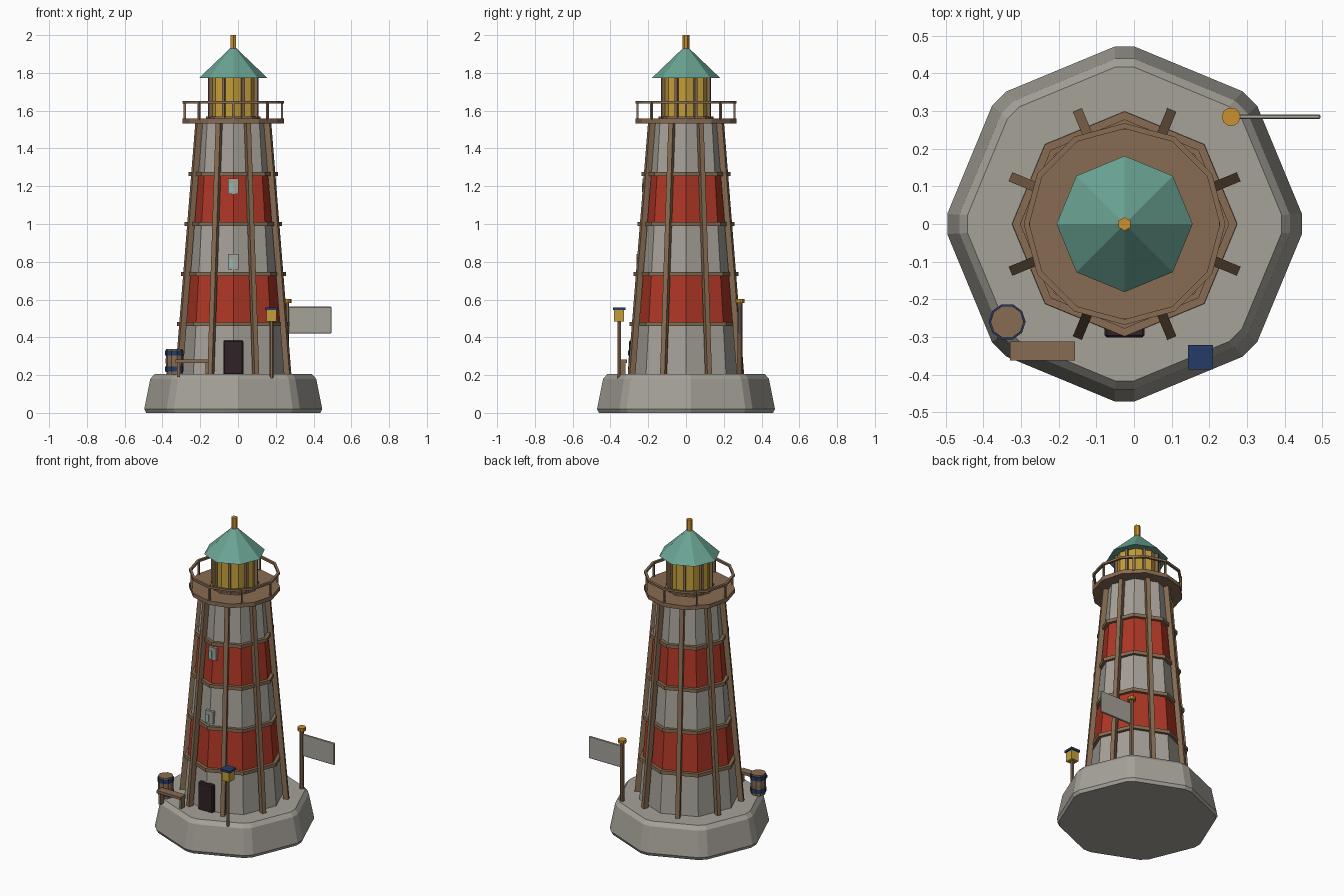
import bpy, bmesh, math
from mathutils import Vector

if "Cube" in bpy.data.objects:
    bpy.data.objects.remove(bpy.data.objects["Cube"])

CX = -0.025                     # tower axis in x


def material(name, r, g, b):
    lin = [((c / 255 + 0.055) / 1.055) ** 2.4 for c in (r, g, b)]
    m = bpy.data.materials.new(name)
    m.diffuse_color = (*lin, 1)
    m.use_nodes = True
    m.node_tree.nodes["Principled BSDF"].inputs["Base Color"].default_value = m.diffuse_color
    return m


STONE = material("stone grey", 166, 162, 153)
RED = material("brick red", 174, 55, 38)
WOOD = material("brown wood", 136, 108, 82)
GLASS = material("amber glass", 196, 158, 58)
TEAL = material("teal roof", 106, 164, 148)
DARK = material("dark door", 48, 34, 38)
NAVY = material("navy metal", 36, 60, 104)
GOLD = material("gold metal", 204, 144, 46)
PANE = material("pale blue pane", 140, 190, 185)


def finish(name, bm, mat):
    bmesh.ops.recalc_face_normals(bm, faces=bm.faces)
    me = bpy.data.meshes.new(name)
    bm.to_mesh(me)
    bm.free()
    me.materials.append(mat)
    ob = bpy.data.objects.new(name, me)
    bpy.context.collection.objects.link(ob)
    return ob


def lathe(name, mat, profile, angles, x=CX, y=0.0, closed=False):
    """Flat-sided turned part; profile is (radius, z), closed makes a hollow ring."""
    bm = bmesh.new()
    rings = [[bm.verts.new((x + r * math.cos(a), y + r * math.sin(a), z)) for a in angles]
             for r, z in profile]
    n = len(angles)
    pairs = list(zip(rings, rings[1:]))
    if closed:
        pairs.append((rings[-1], rings[0]))
    else:
        bm.faces.new(rings[0])
        bm.faces.new(rings[-1])
    for a, b in pairs:
        for i in range(n):
            j = (i + 1) % n
            bm.faces.new((a[i], a[j], b[j], b[i]))
    return finish(name, bm, mat)


def ngon(n, off=0.0):
    return [2 * math.pi * i / n + off for i in range(n)]


def bar(name, mat, p, q, w, d, out=(0, -1, 0)):
    """Box bar between p and q, depth d along out, width w across."""
    p, q, out = Vector(p), Vector(q), Vector(out)
    side = (q - p).cross(out).normalized() * w / 2
    dep = out.normalized() * d / 2
    bm = bmesh.new()
    lo, hi = [[bm.verts.new(c + s * side + t * dep)
               for s, t in ((-1, -1), (1, -1), (1, 1), (-1, 1))] for c in (p, q)]
    bm.faces.new(lo)
    bm.faces.new(hi)
    for i in range(4):
        j = (i + 1) % 4
        bm.faces.new((lo[i], lo[j], hi[j], hi[i]))
    return finish(name, bm, mat)


def box(name, mat, x0, x1, y0, y1, z0, z1, bevel=0):
    xm, ym = (x0 + x1) / 2, (y0 + y1) / 2
    ob = bar(name, mat, (xm, ym, z0), (xm, ym, z1), x1 - x0, y1 - y0)
    if bevel:
        m = ob.modifiers.new("bevel", "BEVEL")
        m.width, m.segments = bevel, 1
    return ob


def polar(r, a, z):
    return (CX + r * math.cos(a), r * math.sin(a), z)


OCT = ngon(8)
MID = ngon(8, math.pi / 8)

# Rock base: octagon with chamfered corners
corners = [a + s * 0.057 for a in OCT for s in (-1, 1)]
lathe("stone_base", STONE, [(0.462, 0), (0.472, 0.02), (0.44, 0.18), (0.418, 0.205)], corners)

# Tapered tower in stacked stripes, with wooden hoops between
levels = [0.2, 0.47, 0.735, 1.0, 1.265, 1.54]


def tower_r(z):
    return 0.30 - (z - 0.2) * 0.105 / 1.34


for i in range(5):
    a, b = levels[i], levels[i + 1]
    lathe(f"tower_stripe_{i}", RED if i % 2 else STONE, [(tower_r(a), a), (tower_r(b), b)], OCT)
    if i:
        r = tower_r(a) + 0.02
        lathe(f"tower_hoop_{i}", WOOD, [(r, a - 0.011), (r, a + 0.011)], OCT)

# Leaning ribs on the middle of each facet
for i, a in enumerate(MID):
    bar(f"rib_{i}", WOOD, polar(0.312, a, 0.2), polar(0.196, a, 1.54), 0.026, 0.032,
        (math.cos(a), math.sin(a), 0))

# Gallery deck and railing
lathe("gallery_deck", WOOD, [(0.268, 1.532), (0.268, 1.558)], ngon(12))
lathe("gallery_rail", WOOD, [(0.253, 1.638), (0.268, 1.638), (0.268, 1.652), (0.253, 1.652)],
      ngon(12), closed=True)
for i, a in enumerate(OCT):
    bar(f"rail_post_{i}", WOOD, polar(0.257, a, 1.55), polar(0.257, a, 1.645), 0.011, 0.011,
        (math.cos(a), math.sin(a), 0))

# Lantern room
lathe("lantern_sill", WOOD, [(0.145, 1.555), (0.145, 1.57)], OCT)
lathe("lantern_glass", GLASS, [(0.132, 1.56), (0.132, 1.78)], OCT)
for i, a in enumerate(MID):
    bar(f"lantern_post_{i}", WOOD, polar(0.132, a, 1.56), polar(0.132, a, 1.78), 0.015, 0.018,
        (math.cos(a), math.sin(a), 0))

# Roof and finial
lathe("roof", TEAL, [(0.181, 1.773), (0.004, 1.942)], OCT)
lathe("finial", GOLD, [(0.018, 1.91), (0.018, 2.0)], ngon(6, math.pi / 6))

# Door and windows
box("door", DARK, CX - 0.053, CX + 0.053, -0.302, -0.27, 0.203, 0.383, 0.006)
for i, z in enumerate((0.80, 1.20)):
    y = -tower_r(z) - 0.008
    box(f"window_frame_{i}", STONE, CX - 0.027, CX + 0.027, y, y + 0.035, z - 0.04, z + 0.04)
    box(f"window_pane_{i}", PANE, CX - 0.02, CX - 0.002, y - 0.002, y + 0.004, z - 0.03, z + 0.015)

# Barrel with hoops
bx, by = -0.337, -0.26
lathe("barrel", WOOD, [(0.042, 0.203), (0.046, 0.27), (0.044, 0.339)], ngon(10), bx, by)
for i, z in enumerate((0.233, 0.316)):
    lathe(f"barrel_hoop_{i}", NAVY, [(0.049, z - 0.013), (0.049, z + 0.013)], ngon(10), bx, by)

# Bench
box("bench_seat", WOOD, -0.33, -0.157, -0.363, -0.312, 0.265, 0.282)
for i, x in enumerate((-0.315, -0.165)):
    box(f"bench_leg_{i}", WOOD, x - 0.008, x + 0.008, -0.355, -0.32, 0.19, 0.27)

# Lamp post
lx, ly = 0.177, -0.354
lathe("lamp_post", WOOD, [(0.01, 0.18), (0.01, 0.49)], ngon(6), lx, ly)
box("lamp_glass", GLASS, lx - 0.026, lx + 0.026, ly - 0.026, ly + 0.026, 0.483, 0.546)
box("lamp_cap", NAVY, lx - 0.033, lx + 0.033, ly - 0.033, ly + 0.033, 0.544, 0.558)

# Flag pole with plain flag
fx, fy = 0.258, 0.285
lathe("flag_pole", WOOD, [(0.013, 0.2), (0.013, 0.59)], ngon(8), fx, fy)
lathe("flag_pole_cap", GOLD, [(0.025, 0.583), (0.025, 0.604)], ngon(10), fx, fy)
box("flag", STONE, 0.268, 0.495, fy - 0.006, fy + 0.006, 0.42, 0.562, 0.003)
